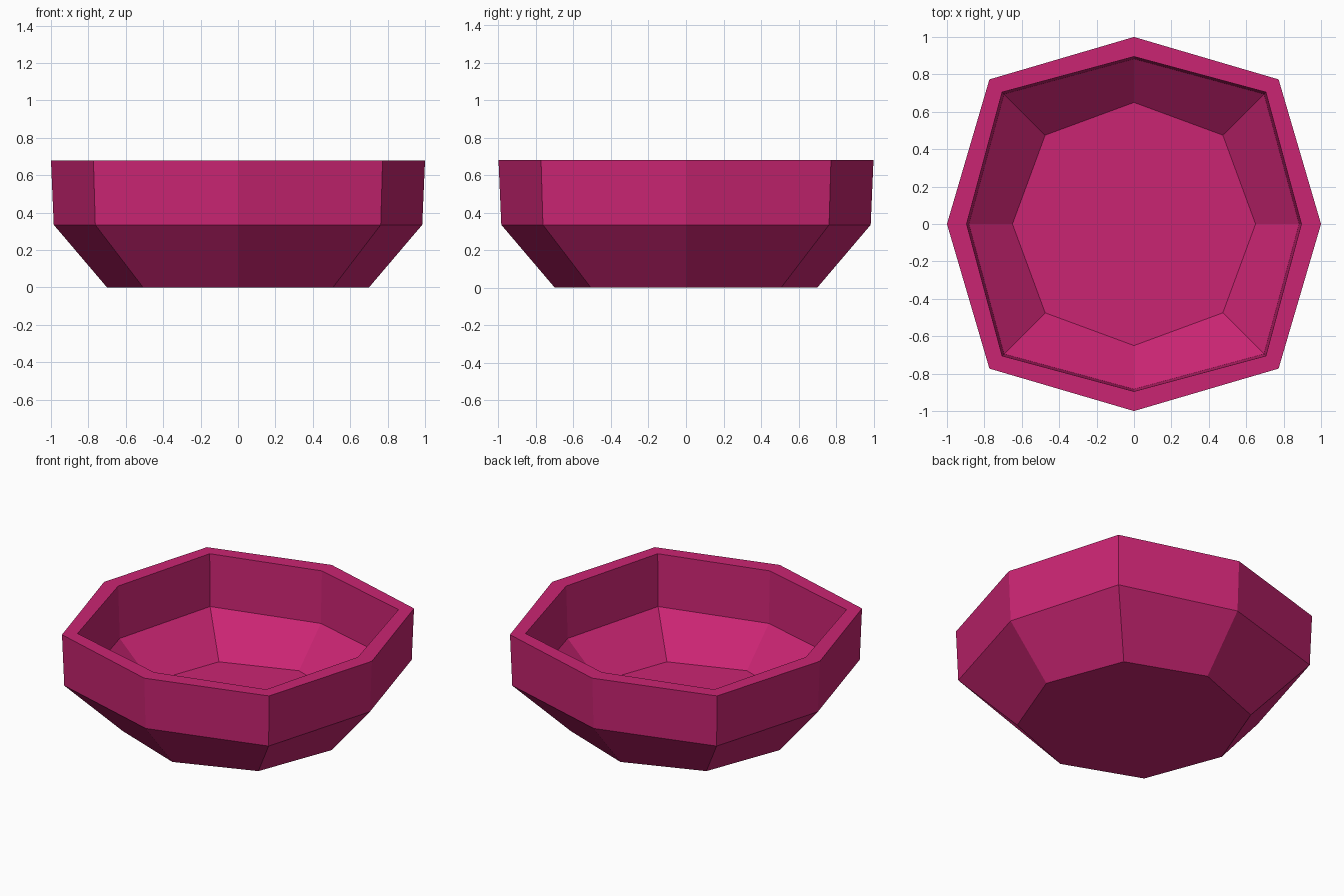
import bpy
import bmesh

cube = bpy.data.objects.get("Cube")
if cube:
    bpy.data.objects.remove(cube, do_unlink=True)

# Single glaze colour
COLOUR = (0.59, 0.018, 0.17, 1.0)
glaze = bpy.data.materials.new("magenta glaze")
glaze.use_nodes = True
glaze.diffuse_color = COLOUR
glaze.node_tree.nodes["Principled BSDF"].inputs["Base Color"].default_value = COLOUR


def octagon(bm, axis, corner, z):
    """Ring of eight points: four on the axes, four on the diagonals."""
    directions = [(1, 0), (1, 1), (0, 1), (-1, 1),
                  (-1, 0), (-1, -1), (0, -1), (1, -1)]
    ring = []
    for dx, dy in directions:
        reach = corner if dx and dy else axis
        ring.append(bm.verts.new((dx * reach, dy * reach, z)))
    return ring


# Bowl profile from the underside, over the rim, to the inner floor:
# reach along the axes, reach along the diagonals, height
profile = [
    (0.70, 0.507, 0.0),
    (0.985, 0.763, 0.335),
    (1.0, 0.773, 0.68),
    (0.895, 0.705, 0.68),
    (0.883, 0.695, 0.33),
    (0.65, 0.475, 0.10),
]

bm = bmesh.new()
rings = [octagon(bm, *level) for level in profile]

# Walls and rim
for lower, upper in zip(rings, rings[1:]):
    for i in range(8):
        j = (i + 1) % 8
        bm.faces.new((lower[i], lower[j], upper[j], upper[i]))

# Underside and inner floor
bm.faces.new(rings[0][::-1])
bm.faces.new(rings[-1])
bmesh.ops.recalc_face_normals(bm, faces=bm.faces[:])

mesh = bpy.data.meshes.new("bowl")
bm.to_mesh(mesh)
bm.free()
mesh.materials.append(glaze)
bowl = bpy.data.objects.new("bowl", mesh)
bpy.context.collection.objects.link(bowl)
